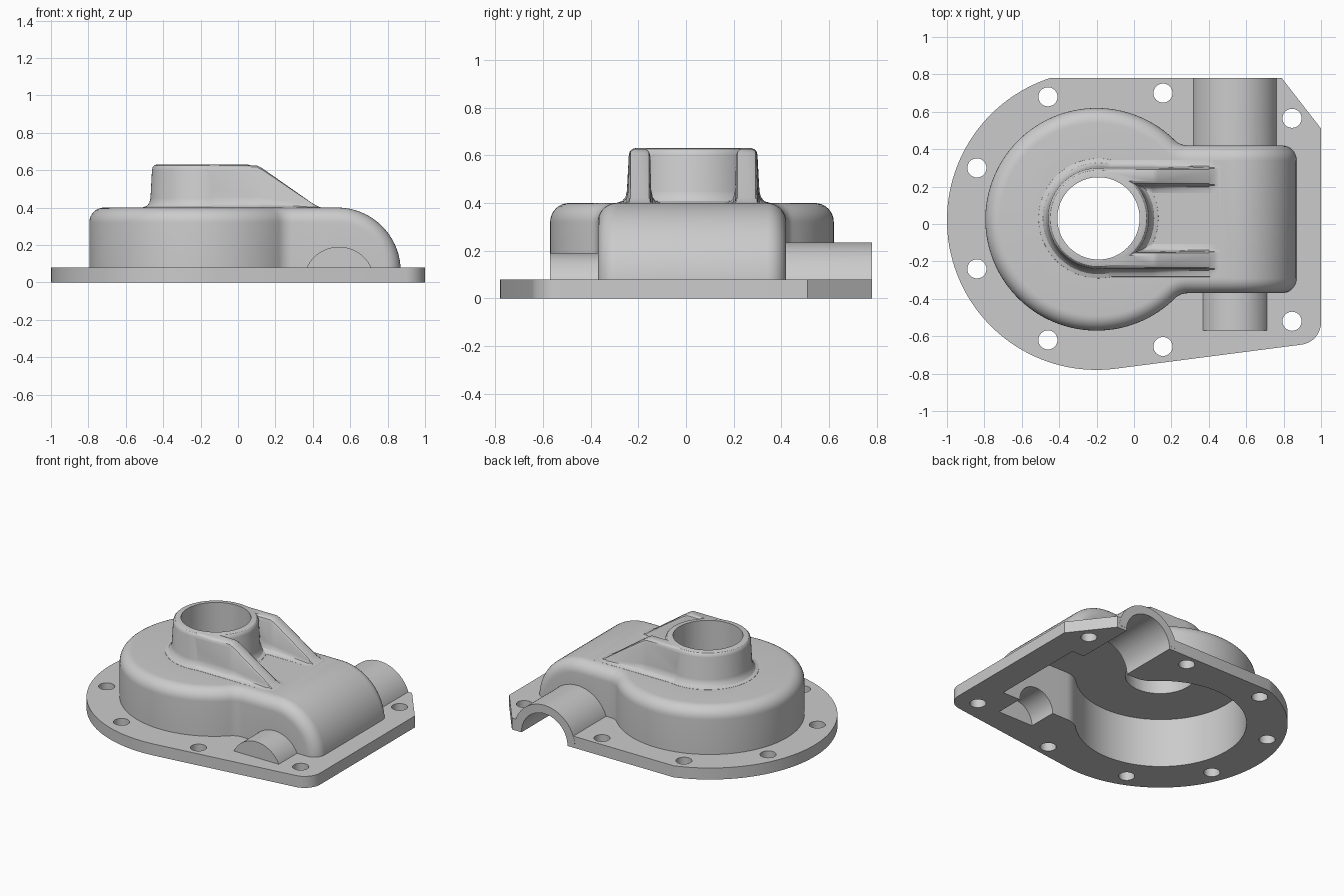
import bpy, bmesh
from math import sin, cos, pi, sqrt, atan2, radians

if "Cube" in bpy.data.objects:
    bpy.data.objects.remove(bpy.data.objects["Cube"])

CX, CY = -0.2, 0.025      # main axis of the cover
XB, ZB = 0.53, 0.06       # axis of the rounded nose
SX = 0.54                 # x of the cross shaft


def lin(a, b, n):
    return [a + (b - a) * i / n for i in range(n + 1)]


def arc(cx, cy, r, a0, a1, n):
    return [(cx + r * cos(a), cy + r * sin(a)) for a in lin(radians(a0), radians(a1), n)]


def loft(name, sections, cap_start=True):
    """Skin a list of closed loops with equal point counts."""
    bm = bmesh.new()
    rows = [[bm.verts.new(p) for p in s] for s in sections]
    n = len(rows[0])
    for a, b in zip(rows, rows[1:]):
        for i in range(n):
            j = (i + 1) % n
            bm.faces.new((a[i], a[j], b[j], b[i]))
    bm.faces.new(rows[-1])
    if cap_start:
        bm.faces.new(rows[0])
    bmesh.ops.remove_doubles(bm, verts=bm.verts, dist=1e-5)
    bmesh.ops.recalc_face_normals(bm, faces=bm.faces)
    me = bpy.data.meshes.new(name)
    bm.to_mesh(me)
    bm.free()
    ob = bpy.data.objects.new(name, me)
    bpy.context.collection.objects.link(ob)
    return ob


def prism_z(name, pts, z0, z1):
    return loft(name, [[(x, y, z) for x, y in pts] for z in (z0, z1)])


def prism_y(name, pts, y0, y1):
    return loft(name, [[(x, y, z) for x, z in pts] for y in (y0, y1)])


def combine(target, tool, op):
    tool.hide_render = True
    m = target.modifiers.new(op, 'BOOLEAN')
    m.operation, m.object, m.solver = op, tool, 'EXACT'
    bpy.context.view_layer.objects.active = target
    bpy.ops.object.modifier_apply(modifier=m.name)
    bpy.data.objects.remove(tool, do_unlink=True)


def housing(name, r, h, f, rings, tail, warp):
    """Round drum blending into a straight-sided box; rings are (inset, z)."""
    fx = CX + sqrt((r + f) ** 2 - (h + f) ** 2)
    phi = atan2(h + f, fx - CX) * 180 / pi
    halves = []
    for d, z in rings:
        half = arc(CX, 0, r - d, 180, phi, 48)
        half += arc(fx, h + f, f + d, phi + 180, 270, 8)[1:]
        half += [(x, h - d) for x in lin(fx, XB, 2)[1:] + tail]
        halves.append([(x, y, z) for x, y in half])
    sections = []
    for i in range(len(halves[0])):
        pts = [hv[i] for hv in halves]
        loop = [(x, -y, z) for x, y, z in pts] + [(x, y, z) for x, y, z in reversed(pts)]
        sections.append([warp(x, y, z) for x, y, z in loop])
    return loft(name, sections, cap_start=False)


# Flange plate
outline = arc(CX, 0.02, 0.8, 108.2, 277.4, 64) + arc(0.88, -0.526, 0.12, -82.6, 0, 10)
outline += [(1, 0.51), (0.79, 0.78)]
cover = prism_z("gearbox_cover", outline, 0, 0.08)

# Outer housing, its end bent down over the nose
R = 0.34


def bend(x, y, z):
    rho, end = z - ZB, XB + R * pi / 2
    if x <= XB:
        return (x, y + CY, z)
    if x >= end:
        return (XB + rho, y + CY, ZB - (x - end))
    a = (x - XB) / R
    return (XB + rho * sin(a), y + CY, ZB + rho * cos(a))


rings = [(0, 0.065)] + [(0.08 * (1 - cos(a)), 0.32 + 0.08 * sin(a)) for a in lin(0, pi / 2, 8)]
tail = [XB + R * a for a in lin(0, pi / 2, 18)[1:]] + [XB + R * pi / 2 + 0.03]
combine(cover, housing("housing", 0.595, 0.395, 0.1, rings, tail, bend), 'UNION')

# Bearing boss with flared base and rounded rim
profile = [(0.325, 0.385), (0.32, 0.401), (0.298, 0.408), (0.284, 0.425), (0.278, 0.45),
           (0.27, 0.6), (0.266, 0.616), (0.257, 0.626), (0.243, 0.63)]
boss = loft("boss", [[(x, y, z) for x, y in arc(-0.19, 0.03, r, 0, 355, 71)] for r, z in profile])
combine(cover, boss, 'UNION')

# Two sloping ribs
rib_half = [(0.095, -0.06), (0.088, 0.005), (0.068, 0.035), (0.055, 0.1), (0.048, 0.25),
            (0.044, 0.88), (0.038, 0.96), (0.025, 1.0)]
for side in (-1, 1):
    secs = []
    for x, top in [(-0.16, 0.626), (0.1, 0.626), (0.13, 0.61), (0.4, 0.421), (0.43, 0.405), (0.47, 0.392)]:
        yc = 0.03 + side * 0.224
        sec = [(x, yc - e, 0.4 + (top - 0.4) * t if t > 0 else 0.38) for e, t in rib_half]
        sec += [(x, 2 * yc - y, z) for x, y, z in reversed(sec)]
        secs.append(sec)
    combine(cover, loft("rib", secs), 'UNION')

# Shaft tunnel at the back and blind shaft boss at the front
for r, y0, y1 in ((0.235, 0.36, 0.781), (0.19, -0.57, -0.32)):
    combine(cover, prism_y("shaft_boss", arc(SX, 0, r, 5, 175, 36), y0, y1), 'UNION')

# Hollow inside
RI = 0.28


def squash(x, y, z):
    if x > XB and z > ZB:
        z = ZB + (z - ZB) * sqrt(max(0, 1 - ((x - XB) / RI) ** 2))
    return (x, y + CY, z)


tail = [XB + RI * sin(a) for a in lin(0, pi / 2, 16)[1:]]
combine(cover, housing("cavity", 0.538, 0.338, 0.157, [(0, -0.1), (0, 0.34)], tail, squash), 'DIFFERENCE')

# Main bore and shaft bores
combine(cover, prism_z("bore", arc(-0.19, 0.03, 0.22, 0, 355, 71), 0.2, 0.8), 'DIFFERENCE')
for r, y0, y1 in ((0.177, 0.2, 1.0), (0.135, -0.515, -0.2)):
    combine(cover, prism_y("shaft_bore", arc(SX, 0, r, 2, 357, 71), y0, y1), 'DIFFERENCE')

# Bolt holes
for x, y in [(-0.46, 0.68), (0.155, 0.7), (0.845, 0.565), (-0.84, 0.3),
             (-0.84, -0.24), (-0.46, -0.62), (0.155, -0.655), (0.845, -0.52)]:
    combine(cover, prism_z("bolt_hole", arc(x, y, 0.051, 0, 348.75, 31), -0.1, 0.2), 'DIFFERENCE')

bpy.context.view_layer.objects.active = cover
cover.select_set(True)
bpy.ops.object.shade_smooth_by_angle(angle=radians(32))
